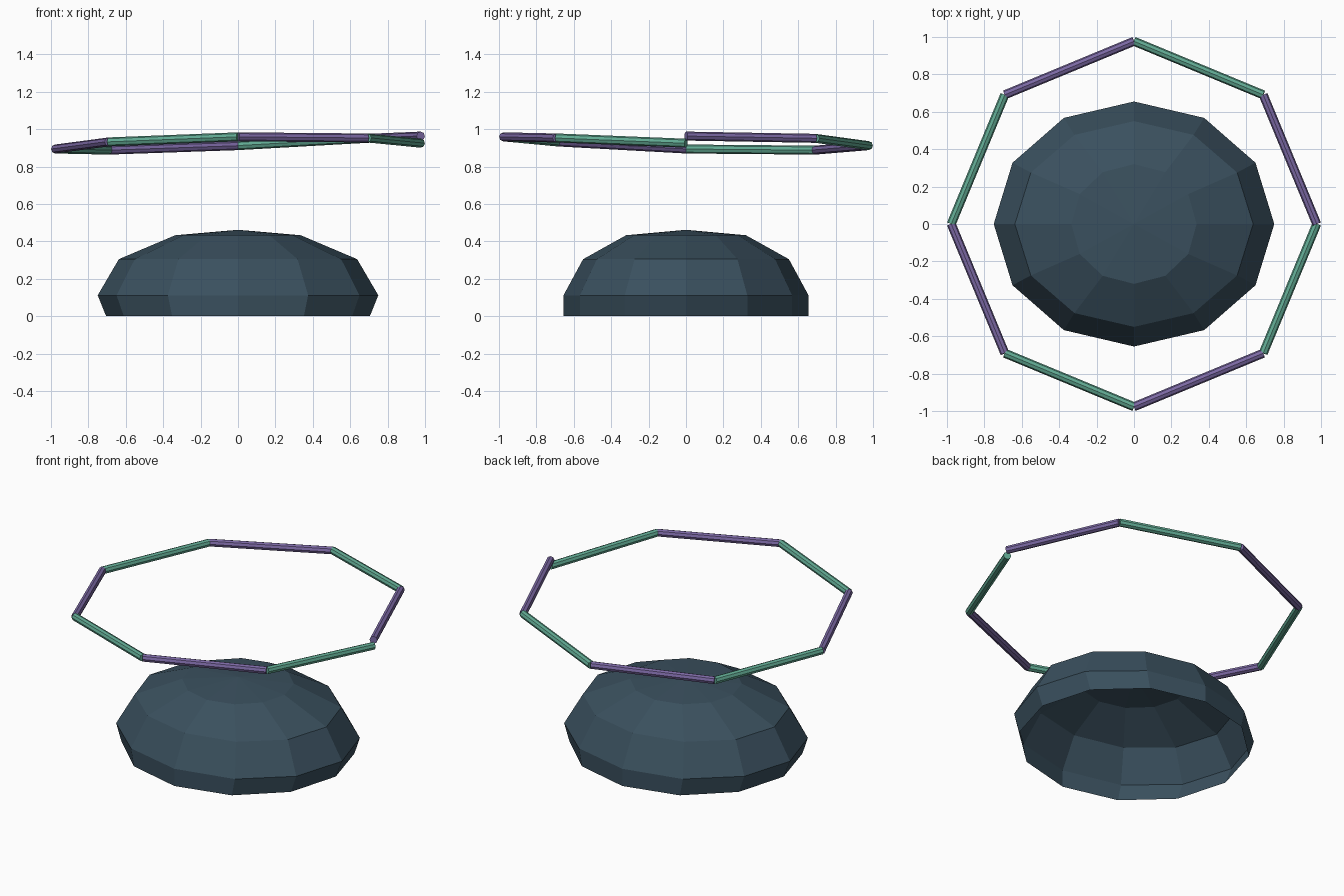
import bpy, bmesh
from math import cos, sin, pi
from mathutils import Vector

if "Cube" in bpy.data.objects:
    bpy.data.objects.remove(bpy.data.objects["Cube"])


def material(name, rgb):
    m = bpy.data.materials.new(name)
    m.diffuse_color = (*rgb, 1)
    m.use_nodes = True
    m.node_tree.nodes["Principled BSDF"].inputs["Base Color"].default_value = m.diffuse_color
    return m


slate = material("slate", (0.042, 0.08, 0.112))
teal = material("teal", (0.12, 0.40, 0.29))
purple = material("purple", (0.20, 0.14, 0.37))


def finish(bm, name, mat):
    bmesh.ops.recalc_face_normals(bm, faces=bm.faces)
    me = bpy.data.meshes.new(name)
    bm.to_mesh(me)
    bm.free()
    me.materials.append(mat)
    ob = bpy.data.objects.new(name, me)
    bpy.context.collection.objects.link(ob)
    return ob


# Dome: open twelve-sided elliptical shell (x radius, y radius, z)
profile = [(0.705, 0.655, 0), (0.75, 0.655, 0.112),
           (0.637, 0.55, 0.305), (0.335, 0.32, 0.433)]
N = 12
bm = bmesh.new()
rings = [[bm.verts.new((rx * cos(2 * pi * i / N), ry * sin(2 * pi * i / N), z))
          for i in range(N)] for rx, ry, z in profile]
apex = bm.verts.new((0, 0, 0.462))
for i in range(N):
    j = (i + 1) % N
    for a, b in zip(rings, rings[1:]):
        bm.faces.new((a[i], a[j], b[j], b[i]))
    bm.faces.new((rings[-1][i], rings[-1][j], apex))
finish(bm, "dome", slate)

# Floating ring: eight straight rods with wavering height, not quite closing
R = 0.977
heights = [0.963, 0.951, 0.912, 0.888, 0.894, 0.932, 0.959, 0.953, 0.925]
points = [Vector((R * cos(k * pi / 4), R * sin(k * pi / 4), z))
          for k, z in enumerate(heights)]
for k, (a, b) in enumerate(zip(points, points[1:])):
    d = b - a
    bm = bmesh.new()
    bmesh.ops.create_cone(bm, cap_ends=True, segments=8, radius1=0.024,
                          radius2=0.024, depth=d.length)
    rod = finish(bm, f"ring_rod_{k + 1}", teal if k % 2 else purple)
    rod.location = (a + b) / 2
    rod.rotation_euler = d.to_track_quat('Z', 'Y').to_euler()
